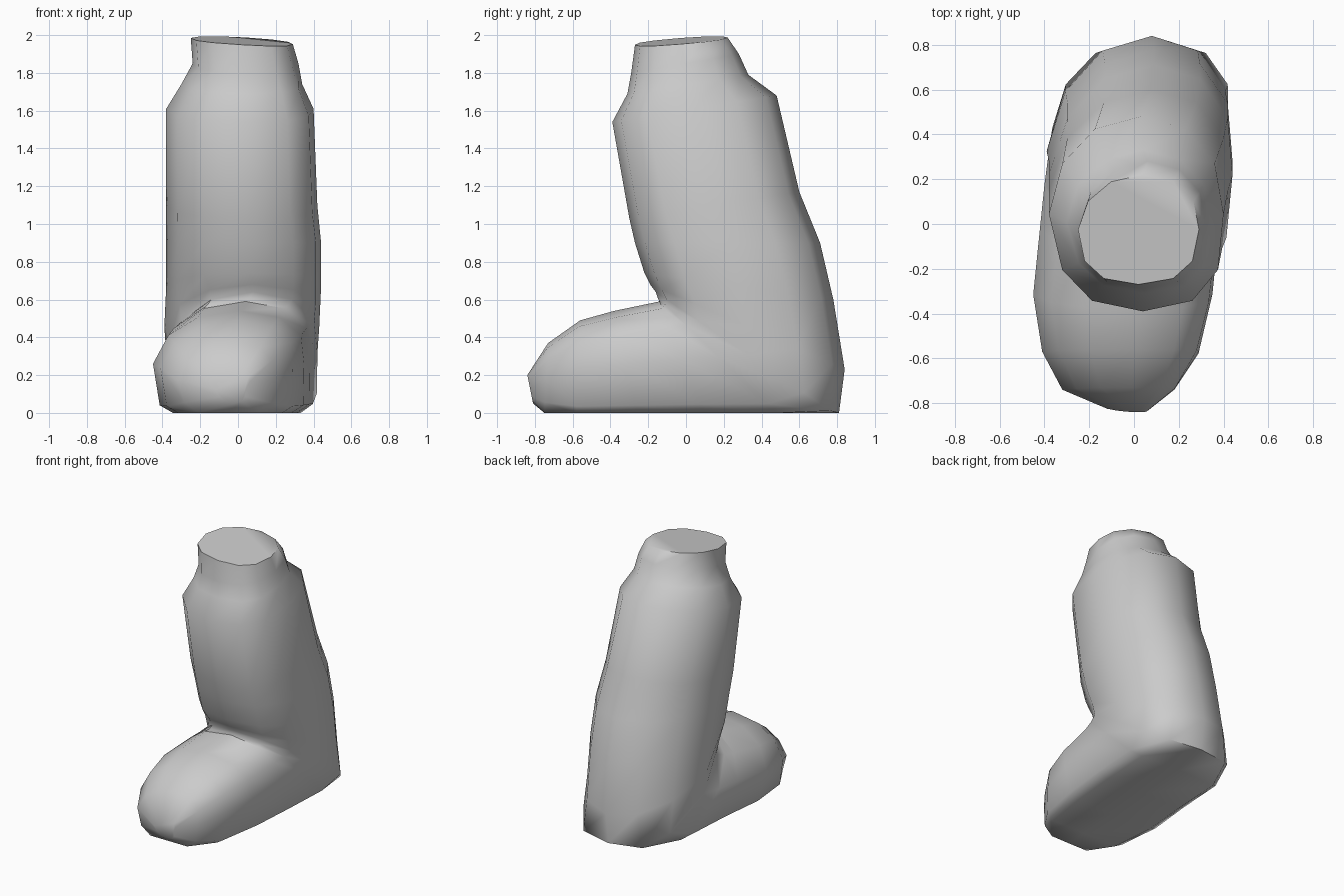
import bpy, bmesh, math

cube = bpy.data.objects.get("Cube")
if cube:
    bpy.data.objects.remove(cube, do_unlink=True)

grey_level = 0.6
grey = bpy.data.materials.new("plain_grey")
grey.use_nodes = True
grey.diffuse_color = (grey_level, grey_level, grey_level, 1)
shader = grey.node_tree.nodes["Principled BSDF"]
shader.inputs["Base Color"].default_value = grey.diffuse_color

SIDES = 12

# How square the rear half of a section is: lower is squarer
FLAT, HEEL, ROUND = 0.35, 0.7, 0.95
SOLE = -0.02

# Sections fanning from toe to cuff:
# front y, front z, back y, back z, centre x, half width, rear shape
SECTIONS = [
    (-0.84, 0.2, -0.81, 0.05, -0.04, 0.08, ROUND),
    (-0.73, 0.37, -0.75, SOLE, -0.07, 0.25, HEEL),
    (-0.56, 0.49, -0.58, SOLE, -0.06, 0.35, FLAT),
    (-0.38, 0.54, -0.25, SOLE, -0.05, 0.4, FLAT),
    (-0.14, 0.59, 0.1, SOLE, -0.02, 0.4, FLAT),
    (-0.15, 0.61, 0.5, SOLE, 0, 0.4, FLAT),
    (-0.16, 0.64, 0.81, SOLE, 0.02, 0.4, HEEL),
    (-0.19, 0.68, 0.84, 0.23, 0.02, 0.41, ROUND),
    (-0.22, 0.74, 0.78, 0.6, 0.03, 0.41, ROUND),
    (-0.27, 0.9, 0.71, 0.9, 0.03, 0.41, ROUND),
    (-0.3, 1.03, 0.6, 1.17, 0.02, 0.4, ROUND),
    (-0.39, 1.54, 0.48, 1.68, 0.01, 0.39, ROUND),
    (-0.31, 1.69, 0.33, 1.79, 0.02, 0.32, ROUND),
    (-0.29, 1.8, 0.28, 1.9, 0.04, 0.28, ROUND),
    (-0.27, 1.95, 0.22, 1.99, 0.02, 0.27, ROUND),
]


def signed_power(value, power):
    return math.copysign(abs(value) ** power, value)


def section(bm, front_y, front_z, back_y, back_z, centre, half, rear_shape):
    """One closed ring spanning the front and back points."""
    is_cuff = front_z > 1.7
    is_foot = front_z < 0.7
    front_shape = 0.9 if is_foot else 0.8
    # The instep ridge and the heel both lean to the model's left
    front_shift = 0 if is_cuff else 0.06 if is_foot else 0.03
    back_shift = 0.06 if back_y > 0.55 else 0.02
    ring = []
    for i in range(SIDES):
        angle = math.tau * i / SIDES
        shape = rear_shape if math.cos(angle) < -0.01 else front_shape
        c = signed_power(math.cos(angle), shape)
        s = signed_power(math.sin(angle), shape)
        t = (1 - c) / 2
        shift = front_shift * max(c, 0) + back_shift * max(-c, 0)
        x = centre + half * s + shift
        y = front_y + (back_y - front_y) * t
        z = max(0, front_z + (back_z - front_z) * t)
        if front_z > 1.9:
            z -= 0.06 * x      # cuff rim dips to one side
        ring.append(bm.verts.new((x, y, z)))
    return ring


# Boot body: skin neighbouring sections and close both ends
bm = bmesh.new()
rings = [section(bm, *values) for values in SECTIONS]
for lower, upper in zip(rings, rings[1:]):
    for i in range(SIDES):
        j = (i + 1) % SIDES
        bm.faces.new((lower[i], lower[j], upper[j], upper[i]))
bm.faces.new(rings[0])
bm.faces.new(rings[-1])
bmesh.ops.recalc_face_normals(bm, faces=bm.faces)

mesh = bpy.data.meshes.new("boot")
bm.to_mesh(mesh)
bm.free()
mesh.materials.append(grey)
boot = bpy.data.objects.new("boot", mesh)
bpy.context.collection.objects.link(boot)

bpy.ops.object.select_all(action="DESELECT")
boot.select_set(True)
bpy.context.view_layer.objects.active = boot
bpy.ops.object.shade_smooth_by_angle(angle=math.radians(60))
